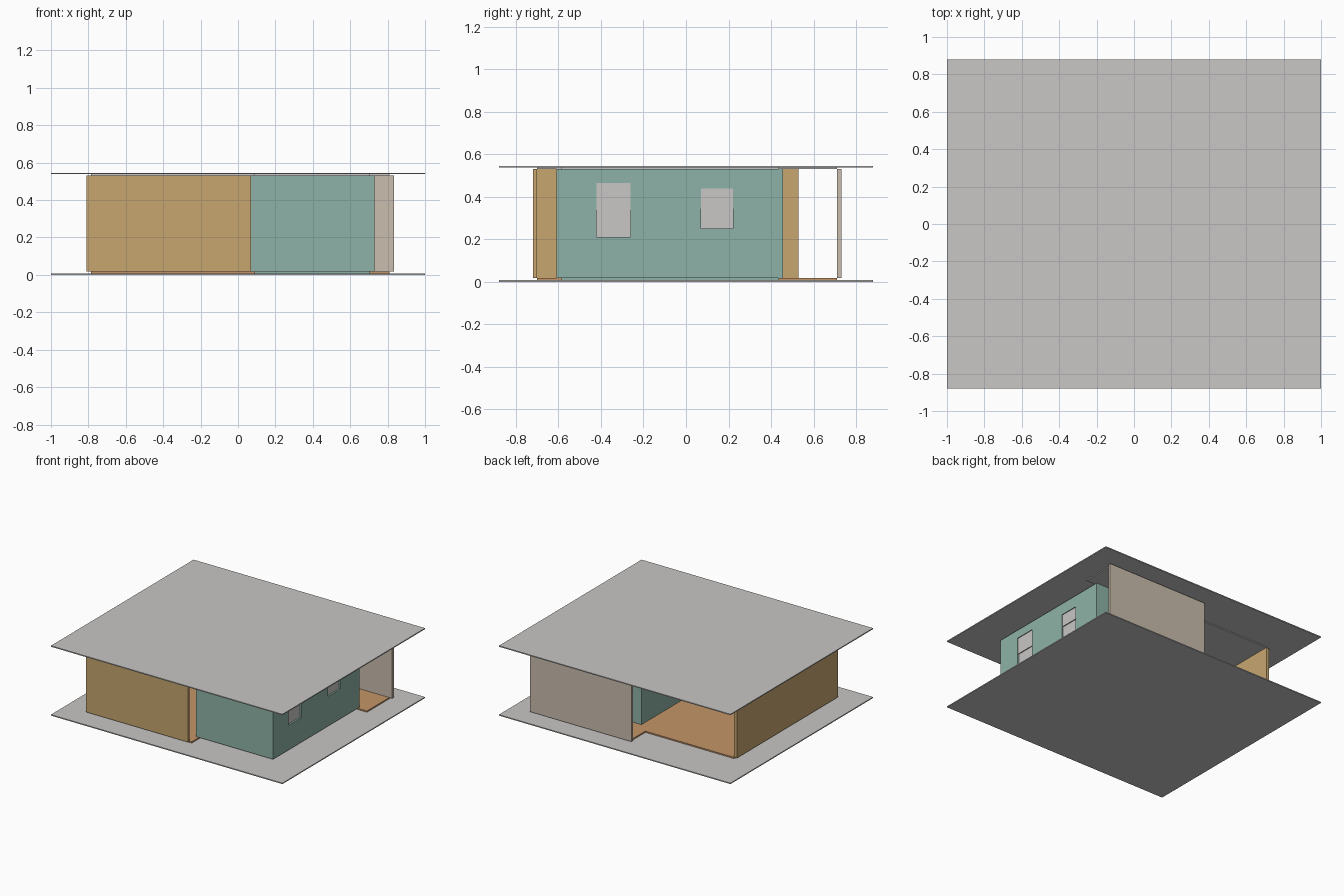
import bpy, bmesh
from mathutils import Vector

if "Cube" in bpy.data.objects:
    bpy.data.objects.remove(bpy.data.objects["Cube"])


def material(name, rgb):
    m = bpy.data.materials.new(name)
    m.diffuse_color = (*rgb, 1)
    m.use_nodes = True
    m.node_tree.nodes["Principled BSDF"].inputs["Base Color"].default_value = m.diffuse_color
    return m


GREY = material("pale_grey", (0.58, 0.57, 0.56))
TAN = material("tan_wall", (0.57, 0.38, 0.16))
GREEN = material("sage_green", (0.27, 0.45, 0.385))
BEIGE = material("beige_wall", (0.59, 0.51, 0.42))
WOOD = material("wood_floor", (0.55, 0.30, 0.14))


def prism(name, outline, z0, z1, mat):
    """Extrude a flat outline upwards into a closed solid."""
    bm = bmesh.new()
    face = bm.faces.new([bm.verts.new((x, y, z0)) for x, y in outline])
    top = bmesh.ops.extrude_face_region(bm, geom=[face])["geom"]
    verts = [v for v in top if isinstance(v, bmesh.types.BMVert)]
    bmesh.ops.translate(bm, verts=verts, vec=Vector((0, 0, z1 - z0)))
    bmesh.ops.recalc_face_normals(bm, faces=bm.faces)
    me = bpy.data.meshes.new(name)
    bm.to_mesh(me)
    bm.free()
    me.materials.append(mat)
    ob = bpy.data.objects.new(name, me)
    bpy.context.collection.objects.link(ob)
    return ob


def box(name, x0, x1, y0, y1, z0, z1, mat):
    return prism(name, [(x0, y0), (x1, y0), (x1, y1), (x0, y1)], z0, z1, mat)


# Ground and roof slabs
box("ground_slab", -1, 1, -0.88, 0.88, 0, 0.008, GREY)
box("roof_slab", -1, 1, -0.88, 0.88, 0.538, 0.546, GREY)

# Open living area floor and ceiling, wrapping round the closed room
living = [(-0.785, -0.70), (0.09, -0.70), (0.09, 0.435), (0.81, 0.435),
          (0.81, 0.71), (-0.02, 0.71), (-0.02, 0.53), (-0.785, 0.53)]
prism("living_floor", living, 0.008, 0.018, WOOD)
prism("living_ceiling", living, 0.53, 0.538, GREY)

# Closed room floor and ceiling
box("room_floor", 0.09, 0.705, -0.585, 0.435, 0.008, 0.018, GREEN)
box("room_ceiling", 0.09, 0.705, -0.585, 0.435, 0.53, 0.538, GREY)

# Tan L-shaped wall and free-standing beige wall
Z0, Z1 = 0.018, 0.53
prism("tan_wall", [(-0.81, -0.72), (0.07, -0.72), (0.07, -0.70),
                   (-0.785, -0.70), (-0.785, 0.53), (-0.81, 0.53)], Z0, Z1, TAN)
box("back_wall", -0.04, 0.835, 0.71, 0.732, Z0, Z1, BEIGE)

# Green room walls
box("room_front_wall", 0.065, 0.73, -0.61, -0.585, Z0, Z1, GREEN)
box("room_back_wall", 0.065, 0.73, 0.435, 0.457, Z0, Z1, GREEN)
box("room_left_wall", 0.065, 0.09, -0.585, 0.435, Z0, Z1, GREEN)

# Right wall, assembled around the two window openings
windows = [(-0.42, -0.26, 0.21, 0.465), (0.07, 0.22, 0.25, 0.44)]
y = -0.585
for i, (y0, y1, z0, z1) in enumerate(windows):
    box(f"room_right_wall_{i}", 0.705, 0.73, y, y0, Z0, Z1, GREEN)
    box(f"window_sill_wall_{i}", 0.705, 0.73, y0, y1, Z0, z0, GREEN)
    box(f"window_head_wall_{i}", 0.705, 0.73, y0, y1, z1, Z1, GREEN)
    # Recessed sashes, the upper one standing forward
    mid = (z0 + z1) / 2
    box(f"lower_sash_{i}", 0.71, 0.717, y0, y1, z0, mid, GREY)
    box(f"upper_sash_{i}", 0.717, 0.724, y0, y1, mid, z1, GREY)
    y = y1
box("room_right_wall_end", 0.705, 0.73, y, 0.435, Z0, Z1, GREEN)
